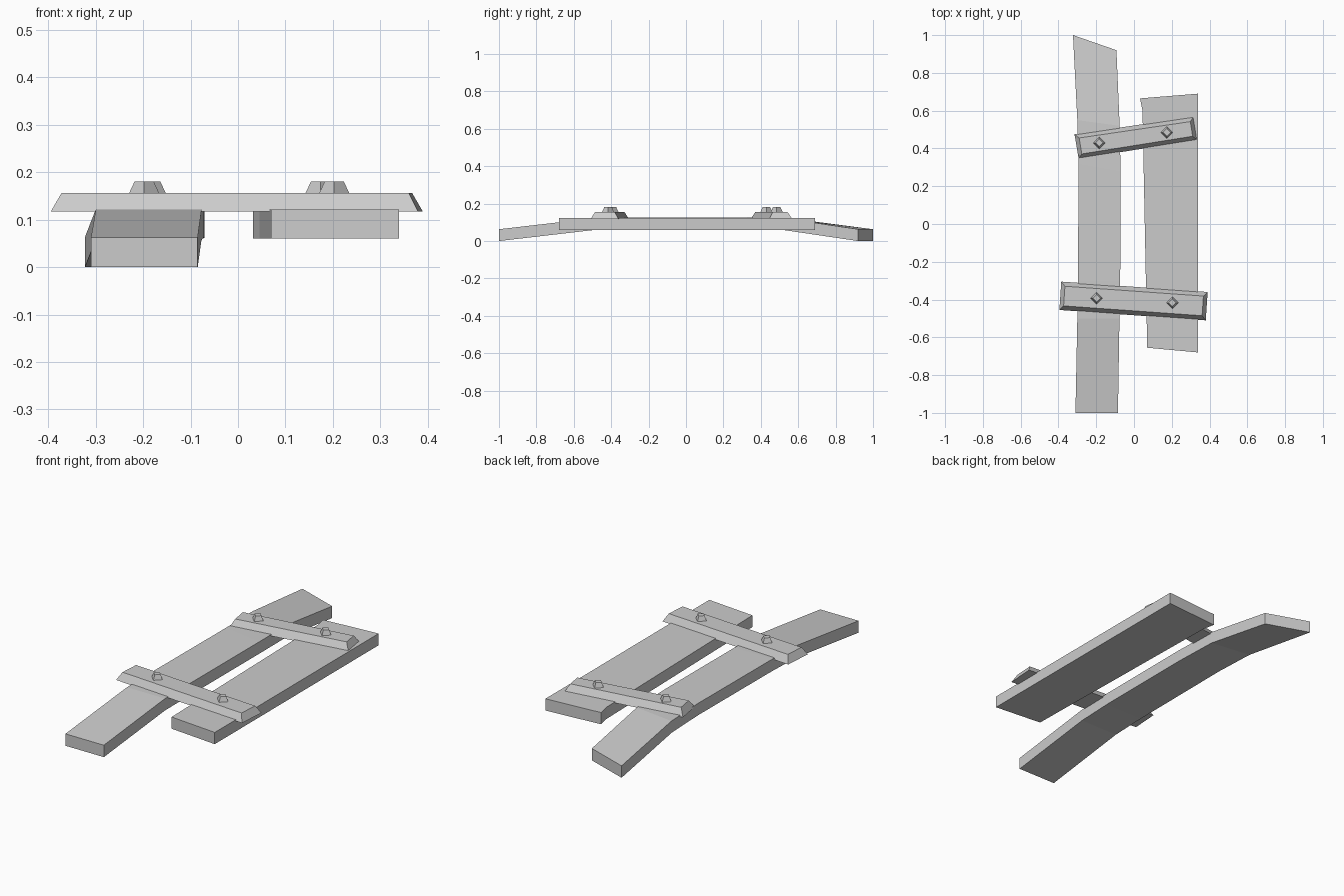
import bpy, bmesh
from mathutils import Vector

if "Cube" in bpy.data.objects:
    bpy.data.objects.remove(bpy.data.objects["Cube"])

def make_object(name, bm):
    bmesh.ops.recalc_face_normals(bm, faces=bm.faces)
    me = bpy.data.meshes.new(name)
    bm.to_mesh(me)
    bm.free()
    ob = bpy.data.objects.new(name, me)
    bpy.context.collection.objects.link(ob)
    return ob

def loft(name, rings):
    """Closed solid through a series of four-cornered rings."""
    bm = bmesh.new()
    loops = [[bm.verts.new(p) for p in r] for r in rings]
    for a, b in zip(loops, loops[1:]):
        for i in range(4):
            j = (i + 1) % 4
            bm.faces.new((a[i], a[j], b[j], b[i]))
    bm.faces.new(loops[0])
    bm.faces.new(loops[-1][::-1])
    return make_object(name, bm)

def plank(name, stations, thick):
    # station: left x, left y, right x, right y, underside z
    loft(name, [((xl, yl, z), (xr, yr, z), (xr, yr, z + thick), (xl, yl, z + thick))
                for xl, yl, xr, yr, z in stations])

def batten(name, corners, z0, z1, inset):
    # bevelled bar: top face inset from the bottom outline
    c = [Vector(p) for p in corners]
    along = (c[1] - c[0]).normalized() * inset
    across = (c[3] - c[0]).normalized() * inset
    signs = ((1, 1), (-1, 1), (-1, -1), (1, -1))
    top = [p + along * s + across * t * 1.1 for p, (s, t) in zip(c, signs)]
    loft(name, [[(p.x, p.y, z0) for p in c], [(p.x, p.y, z1) for p in top]])

def bolt(name, x, y, z):
    # diamond stud
    ring = lambda r, h: [(x + r, y, h), (x, y + r, h), (x - r, y, h), (x, y - r, h)]
    loft(name, [ring(0.034, z - 0.005), ring(0.02, z + 0.025)])

# Planks
plank("long_plank", [
    (-0.31, -1.0, -0.085, -1.0, 0.0),
    (-0.30, -0.50, -0.077, -0.50, 0.058),
    (-0.297, -0.30, -0.073, -0.30, 0.062),
    (-0.293, 0.32, -0.071, 0.28, 0.062),
    (-0.300, 0.55, -0.076, 0.52, 0.059),
    (-0.323, 1.0, -0.093, 0.92, 0.0)], 0.063)
plank("short_plank", [
    (0.07, -0.655, 0.34, -0.68, 0.06),
    (0.045, 0.60, 0.34, 0.62, 0.06),
    (0.032, 0.665, 0.34, 0.69, 0.06)], 0.062)

# Cross battens
batten("front_batten", [(-0.395, -0.455), (0.38, -0.51), (0.39, -0.36), (-0.385, -0.305)],
       0.117, 0.156, 0.021)
batten("back_batten", [(-0.293, 0.345), (0.335, 0.445), (0.315, 0.568), (-0.315, 0.475)],
       0.117, 0.156, 0.021)

# Bolts
for i, (x, y) in enumerate([(-0.198, -0.393), (0.203, -0.417), (-0.184, 0.43), (0.174, 0.485)]):
    bolt(f"bolt_{i + 1}", x, y, 0.156)
